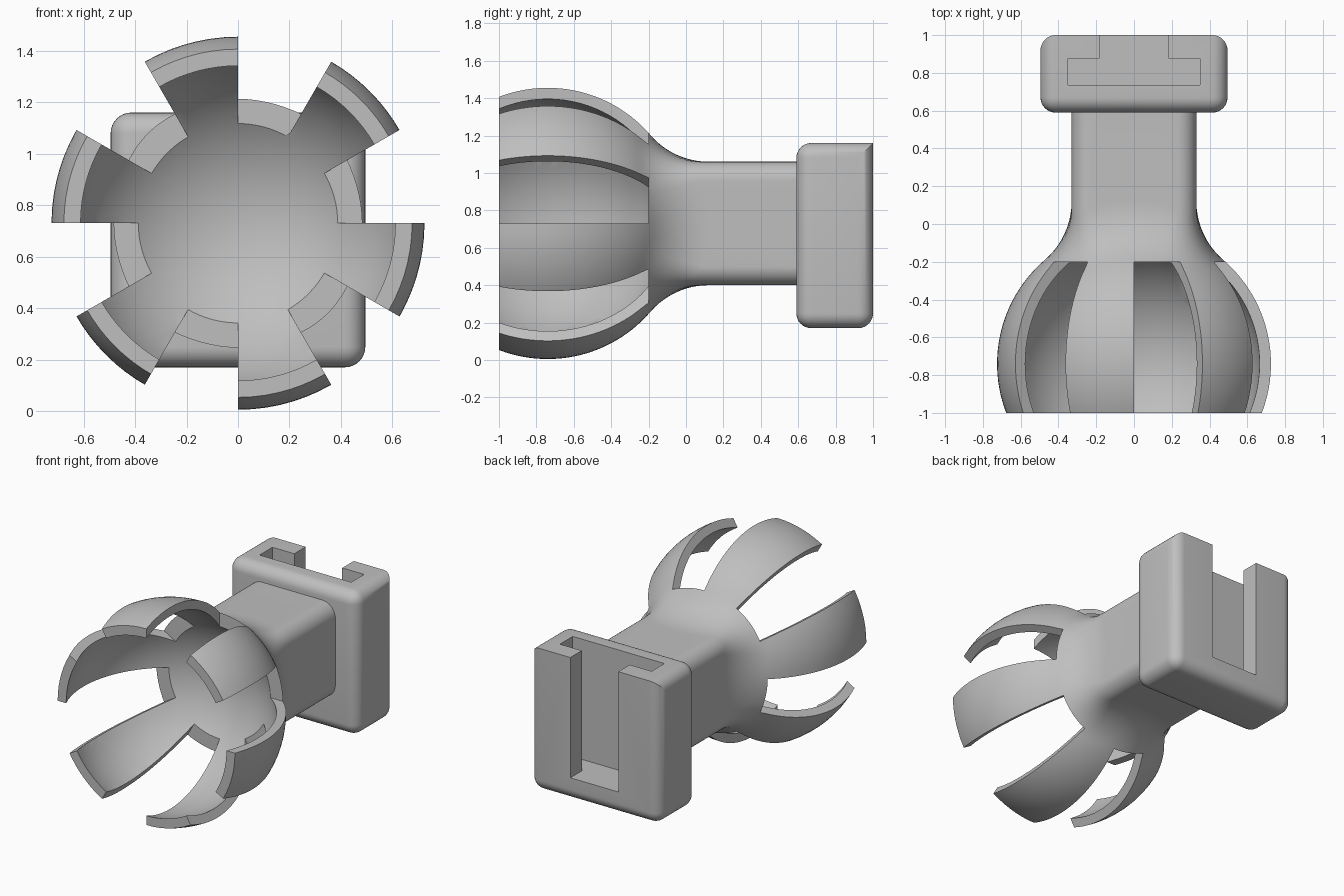
import bpy, bmesh
from math import sin, cos, acos, atan2, radians, sqrt, pi
from mathutils import Vector, Matrix

if "Cube" in bpy.data.objects:
    bpy.data.objects.remove(bpy.data.objects["Cube"])

AXIS = Vector((0, -0.74, 0.73))      # centre of the claw ball
OUTER, INNER = 0.725, 0.665          # shell radii
HALF, CORNER, FILLET = 0.33, 0.1, 0.41   # neck section and blend radius
FRONT, SLOT_END, NECK_END = -1.0, -0.2, 0.62

grey = bpy.data.materials.new("plain grey")
grey.use_nodes = True
colour = (0.52, 0.52, 0.52, 1)
grey.diffuse_color = colour
grey.node_tree.nodes["Principled BSDF"].inputs["Base Color"].default_value = colour


def finish(name, bm):
    bmesh.ops.recalc_face_normals(bm, faces=bm.faces)
    mesh = bpy.data.meshes.new(name)
    bm.to_mesh(mesh)
    bm.free()
    mesh.materials.append(grey)
    obj = bpy.data.objects.new(name, mesh)
    bpy.context.collection.objects.link(obj)
    return obj


def prism(bm, points, direction):
    face = bm.faces.new([bm.verts.new(p) for p in points])
    moved = bmesh.ops.extrude_face_region(bm, geom=[face], use_keep_orig=True)["geom"]
    verts = [v for v in moved if isinstance(v, bmesh.types.BMVert)]
    bmesh.ops.translate(bm, vec=direction, verts=verts)


def activate(obj):
    bpy.ops.object.select_all(action='DESELECT')
    obj.select_set(True)
    bpy.context.view_layer.objects.active = obj


def cut(obj, cutter):
    cutter.hide_render = True
    mod = obj.modifiers.new("cut", 'BOOLEAN')
    mod.operation, mod.solver, mod.object = 'DIFFERENCE', 'EXACT', cutter
    activate(obj)
    bpy.ops.object.modifier_apply(modifier=mod.name)
    bpy.data.objects.remove(cutter)


def smooth(obj):
    activate(obj)
    bpy.ops.object.shade_smooth_by_angle(angle=radians(30))


def neck_section(arc_steps=14, flat_steps=8):
    """Points and outward normals round a rounded square."""
    result = []
    flat = HALF - CORNER
    for side in range(4):
        turn = Matrix.Rotation(-side * pi / 2, 3, 'Y')
        for i in range(flat_steps):
            z = flat * (2 * i / flat_steps - 1)
            result.append((turn @ Vector((HALF, 0, z)), turn @ Vector((1, 0, 0))))
        for i in range(arc_steps):
            a = i / arc_steps * pi / 2
            n = Vector((cos(a), 0, sin(a)))
            result.append((turn @ (Vector((flat, 0, flat)) + n * CORNER), turn @ n))
    return result


# Neck blended into the ball: each column runs neck, fillet, sphere
def column(p, n, fillet_steps=10, ball_steps=26):
    centre = p + n * FILLET
    radial = centre.length
    out = centre.normalized()
    centre.y = sqrt((OUTER + FILLET) ** 2 - radial ** 2)
    pts = [p + Vector((0, NECK_END - AXIS.y, 0))]
    for i in range(fillet_steps + 1):
        pts.append(centre + FILLET * (-n).slerp(-centre.normalized(), i / fillet_steps))
    start = atan2(radial, centre.y)
    end = acos((FRONT - AXIS.y) / OUTER)
    for i in range(1, ball_steps + 1):
        a = start + (end - start) * i / ball_steps
        pts.append(OUTER * (out * sin(a) + Vector((0, cos(a), 0))))
    return [AXIS + q for q in pts]


bm = bmesh.new()
cols = [[bm.verts.new(q) for q in column(p, n)] for p, n in neck_section()]
for a, b in zip(cols, cols[1:] + cols[:1]):
    for i in range(len(a) - 1):
        bm.faces.new((a[i], a[i + 1], b[i + 1], b[i]))
bm.faces.new([c[0] for c in cols])
bm.faces.new([c[-1] for c in cols])
claw = finish("claw_and_neck", bm)

# Hollow the ball
bm = bmesh.new()
place = Matrix.Translation(AXIS) @ Matrix.Rotation(pi / 2, 4, 'X')
bmesh.ops.create_uvsphere(bm, u_segments=96, v_segments=48, radius=INNER, matrix=place)
cut(claw, finish("hollow_cutter", bm))

# Six slots leave six fingers
bm = bmesh.new()
for k in range(6):
    a, b = radians(60 * k), radians(60 * k + 30)
    ring = [(0.2, a), (1.2, a), (1.2, b), (0.2, b)]
    prism(bm, [(r * cos(t), SLOT_END, AXIS.z + r * sin(t)) for r, t in ring], (0, -1, 0))
cut(claw, finish("slot_cutter", bm))
smooth(claw)

# Mounting block, rounded except along its top rear edge
bm = bmesh.new()
size = Matrix.Diagonal((0.99, 0.41, 0.99, 1))
bmesh.ops.create_cube(bm, size=1, matrix=Matrix.Translation((0, 0.795, 0.665)) @ size)
rounded = [e for e in bm.edges
           if not all(v.co.y > 0.9 and v.co.z > 1 for v in e.verts)]
bmesh.ops.bevel(bm, geom=rounded, offset=0.08, segments=8, profile=0.5, affect='EDGES')
block = finish("mounting_block", bm)

# T-shaped channel, open at the top and rear
bm = bmesh.new()
half = [(0.35, 0.735), (0.35, 0.875), (0.183, 0.875), (0.183, 1.1)]
outline = half + [(-x, y) for x, y in reversed(half)]
prism(bm, [(x, y, 0.33) for x, y in outline], (0, 0, 1))
cut(block, finish("channel_cutter", bm))
smooth(block)
